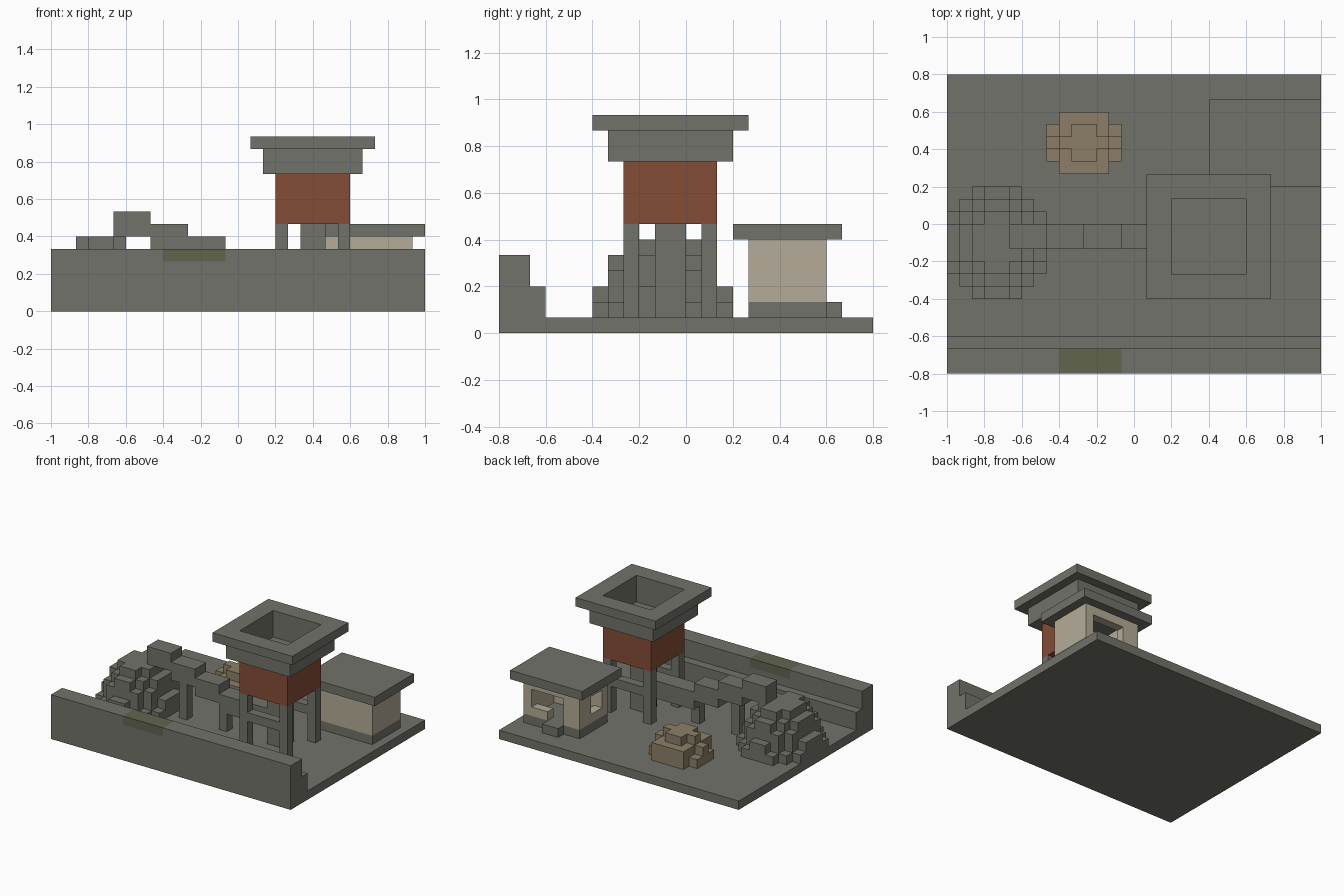
import bpy, bmesh
from mathutils import Vector
from itertools import product

cube = bpy.data.objects.get("Cube")
if cube:
    bpy.data.objects.remove(cube, do_unlink=True)

UNIT = 1 / 15                      # edge of one block
ORIGIN = Vector((15, 12, 0))       # block coordinates of the model's centre


def material(name, color):
    m = bpy.data.materials.new(name)
    m.use_nodes = True
    m.diffuse_color = (*color, 1)
    m.node_tree.nodes["Principled BSDF"].inputs["Base Color"].default_value = (*color, 1)
    return m


STONE = material("grey stone", (0.17, 0.17, 0.145))
SAND = material("beige plaster", (0.46, 0.41, 0.31))
RUST = material("rust red", (0.235, 0.074, 0.037))
STRAW = material("dry straw", (0.262, 0.212, 0.138))
MOSS = material("moss green", (0.117, 0.13, 0.076))


def cells(box):
    """All block cells in a box given as x0, x1, y0, y1, z0, z1."""
    x0, x1, y0, y1, z0, z1 = box
    return set(product(range(x0, x1), range(y0, y1), range(z0, z1)))


def part(name, mat, boxes, cuts=()):
    """Join boxes into one block shape, take the cuts away, keep the outer skin."""
    solid = set().union(*map(cells, boxes)) - set().union(*map(cells, cuts))
    bm = bmesh.new()
    verts = {}

    def vert(co):
        key = tuple(co)
        if key not in verts:
            verts[key] = bm.verts.new((Vector(key) - ORIGIN) * UNIT)
        return verts[key]

    for cell in sorted(solid):
        for axis, side in product(range(3), (0, 1)):
            near = list(cell)
            near[axis] += 2 * side - 1
            if tuple(near) in solid:
                continue
            u, v = (axis + 1) % 3, (axis + 2) % 3
            loop = []
            for a, b in ((0, 0), (1, 0), (1, 1), (0, 1)):
                co = list(cell)
                co[axis] += side
                co[u] += a
                co[v] += b
                loop.append(vert(co))
            bm.faces.new(loop if side else loop[::-1])
    bmesh.ops.dissolve_limit(bm, angle_limit=0.01, verts=bm.verts, edges=bm.edges)
    mesh = bpy.data.meshes.new(name)
    bm.to_mesh(mesh)
    bm.free()
    mesh.materials.append(mat)
    ob = bpy.data.objects.new(name, mesh)
    bpy.context.collection.objects.link(ob)
    return ob


# Ground and stepped front wall with a mossy patch on its crest
MOSS_BOX = (9, 14, 0, 2, 4, 5)
part("ground_and_wall", STONE,
     [(0, 30, 0, 24, 0, 1), (0, 30, 0, 2, 1, 5), (0, 30, 2, 3, 1, 3)], [MOSS_BOX])
part("moss_patch", MOSS, [MOSS_BOX])

# Tower: legs, braces, central pipe, tank and hollow stepped rim
legs = [(x, x + 1, y, y + 1, 1, 7) for x in (18, 23) for y in (8, 13)]
braces = [(19, 23, y, y + 1, 4, 5) for y in (8, 13)]
part("tower_legs", STONE, legs + braces)
part("tower_pipe", STONE, [(20, 22, 10, 12, 1, 7)])
tank = part("tower_tank", RUST, [(18, 24, 8, 14, 7, 11)])
tank.data.materials.append(STONE)
for face in tank.data.polygons:
    face.material_index = int(face.normal.z > 0.5)
part("tower_rim", STONE, [(17, 25, 7, 15, 11, 13), (16, 26, 6, 16, 13, 14)],
     [(18, 24, 8, 14, 11, 14)])

# Duct stepping down from the mound to the tower, on thin posts
duct = [(5 + 3 * i, 8 + 3 * i, 10, 12, 6 - i, 8 - i) for i in range(4)]
duct.append((17, 20, 10, 12, 3, 5))
part("stepped_duct", STONE, duct)
part("duct_posts", STONE, [(9, 10, 10, 11, 1, 5), (14, 15, 10, 11, 1, 3)])

# Rounded rubble mound, layer by layer: each entry is x0, x1, y0, y1
mound_layers = [
    [(0, 8, 8, 13), (1, 7, 7, 14), (2, 6, 6, 15)],
    [(0, 8, 9, 12), (1, 7, 8, 13), (2, 6, 7, 14), (3, 5, 6, 15)],
    [(1, 7, 8, 13), (2, 6, 7, 14)],
    [(1, 7, 9, 12), (2, 6, 8, 13), (3, 5, 7, 14)],
    [(2, 6, 9, 12), (3, 5, 8, 13)],
]
straw_layers = [
    [(9, 13, 16, 21), (8, 14, 17, 20)],
    [(9, 13, 16, 21), (8, 14, 18, 19)],
    [(10, 12, 17, 20), (9, 13, 18, 19)],
]


def heap(name, mat, layers):
    part(name, mat, [(*r, z, z + 1) for z, layer in enumerate(layers, 1) for r in layer])


heap("rubble_mound", STONE, mound_layers)
heap("straw_heap", STRAW, straw_layers)

# Hut: plinth with doorstep, hollow walls with openings, overhanging roof
part("hut_plinth", STONE, [(22, 29, 16, 21, 1, 2), (24, 26, 21, 22, 1, 2)])
part("hut_walls", SAND, [(22, 29, 16, 21, 2, 6)],
     [(23, 28, 17, 20, 2, 6),      # room
      (24, 28, 20, 21, 3, 5),      # back window
      (24, 26, 20, 21, 2, 5),      # doorway
      (22, 23, 17, 19, 3, 5)])     # side window
part("hut_roof", STONE, [(21, 30, 15, 22, 6, 7)])
